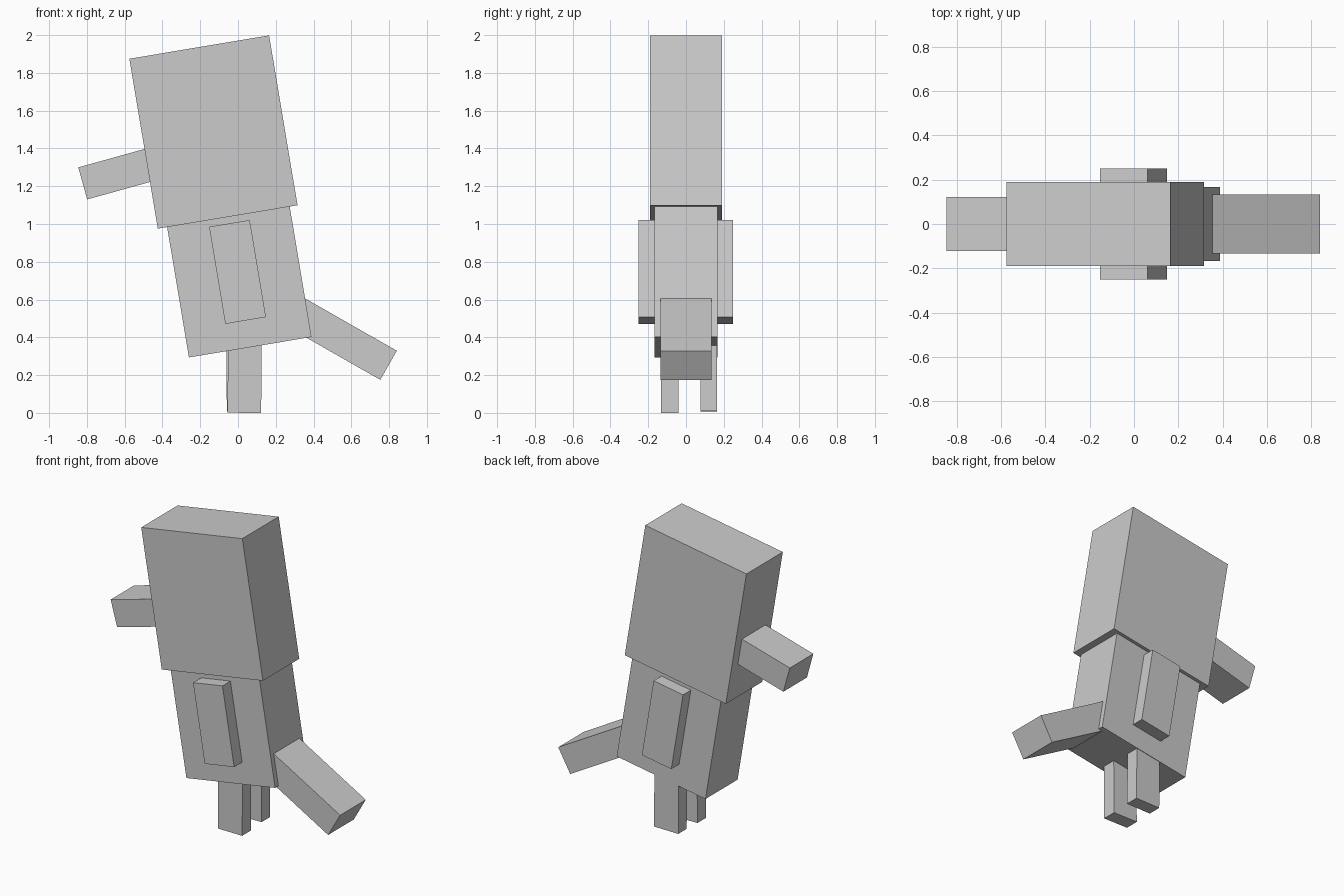
import bpy
import math

if "Cube" in bpy.data.objects:
    bpy.data.objects.remove(bpy.data.objects["Cube"])

grey = bpy.data.materials.new("light grey")
grey.diffuse_color = (0.6, 0.6, 0.6, 1)
grey.use_nodes = True
grey.node_tree.nodes["Principled BSDF"].inputs["Base Color"].default_value = grey.diffuse_color


def box(name, centre, size, tilt):
    """Box tilted about the y axis; positive tilt is anticlockwise from the front."""
    bpy.ops.mesh.primitive_cube_add(size=1, location=centre)
    ob = bpy.context.object
    ob.name = name
    ob.scale = size
    ob.rotation_euler = (0, -math.radians(tilt), 0)
    ob.data.materials.append(grey)
    return ob


def limb(name, tip, length, width, thick, tilt, side):
    """Box whose outer end is centred on tip (x, z), reaching inward to the body."""
    a = math.radians(tilt)
    x = tip[0] - side * math.cos(a) * length / 2
    z = tip[1] - side * math.sin(a) * length / 2
    return box(name, (x, 0, z), (length, width, thick), tilt)


LEAN = 9.5

# head and torso lean together
box("head", (-0.13, 0, 1.487), (0.75, 0.38, 0.912), LEAN)
box("torso", (0.007, 0, 0.693), (0.658, 0.336, 0.70), LEAN)

# flat wings on both sides
for name, y in (("front_wing", -0.209), ("back_wing", 0.207)):
    box(name, (-0.0025, y, 0.746), (0.218, 0.085, 0.521), LEAN)

# beak and tail
limb("beak", (-0.822, 1.215), 0.42, 0.246, 0.176, 15.5, -1)
limb("tail", (0.797, 0.252), 0.58, 0.268, 0.177, -29.7, 1)

# legs
box("front_leg", (0.035, -0.086, 0.203), (0.178, 0.092, 0.405), -0.4)
box("back_leg", (0.028, 0.121, 0.209), (0.178, 0.088, 0.40), 0.6)
